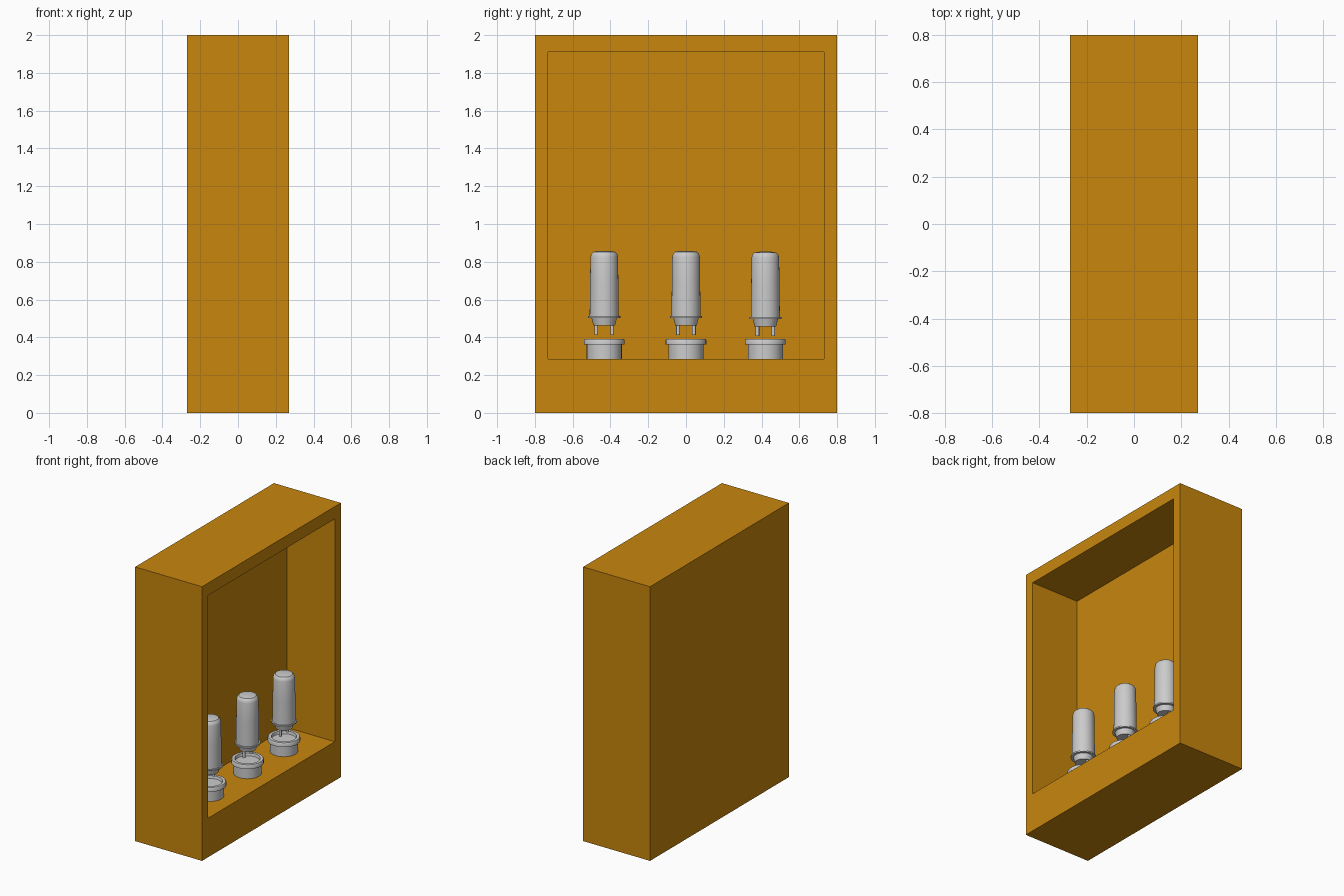
import bpy, bmesh, math
from mathutils import Matrix, Vector

if "Cube" in bpy.data.objects:
    bpy.data.objects.remove(bpy.data.objects["Cube"])

FLOOR, TUBE_X = 0.285, 0.077


def finish(name, bm, loc=(0, 0, 0), smooth=False):
    bmesh.ops.recalc_face_normals(bm, faces=bm.faces)
    mesh = bpy.data.meshes.new(name)
    bm.to_mesh(mesh)
    bm.free()
    ob = bpy.data.objects.new(name, mesh)
    ob.location = loc
    bpy.context.collection.objects.link(ob)
    if smooth:
        bpy.ops.object.select_all(action='DESELECT')
        ob.select_set(True)
        bpy.context.view_layer.objects.active = ob
        bpy.ops.object.shade_smooth_by_angle(angle=math.radians(35))
    return ob


def lathe(name, profile, loc, segments=32):
    """Spin an (r, z) profile that starts and ends on the axis."""
    bm = bmesh.new()
    verts = [bm.verts.new((r, 0, z)) for r, z in profile]
    edges = [bm.edges.new(p) for p in zip(verts, verts[1:])]
    bmesh.ops.spin(bm, geom=verts + edges, cent=(0, 0, 0), axis=(0, 0, 1),
                   angle=math.tau, steps=segments, use_duplicate=False)
    bmesh.ops.remove_doubles(bm, verts=bm.verts, dist=0.0004)
    return finish(name, bm, loc, True)


def cylinder(name, radius, z0, z1, loc, segments=16):
    return lathe(name, [(0, z0), (radius, z0), (radius, z1), (0, z1)], loc, segments)


# Cabinet: solid block with a deep recess in its +x face
bm = bmesh.new()
bmesh.ops.create_cube(bm, size=1, matrix=Matrix.Translation((0, 0, 1)) @ Matrix.Diagonal((0.54, 1.6, 2, 1)))
front = max(bm.faces, key=lambda f: f.calc_center_median().x)
bmesh.ops.inset_individual(bm, faces=[front], thickness=0.05)
for v in front.verts:
    v.co.y = math.copysign(0.73, v.co.y)
    v.co.z = 1.91 if v.co.z > 1 else FLOOR
inner = bmesh.ops.extrude_discrete_faces(bm, faces=[front])['faces'][0]
bmesh.ops.translate(bm, verts=inner.verts, vec=Vector((-0.387, 0, 0)))
cabinet = finish("cabinet", bm)
mat = bpy.data.materials.new("amber_paint")
mat.diffuse_color = (0.58, 0.24, 0.004, 1)
mat.use_nodes = True
mat.node_tree.nodes["Principled BSDF"].inputs["Base Color"].default_value = mat.diffuse_color
cabinet.data.materials.append(mat)

# Profiles (radius, height)
socket_profile = [(0, 0.285), (0.093, 0.285), (0.093, 0.362), (0.108, 0.362), (0.108, 0.386),
                  (0.104, 0.392), (0.084, 0.392), (0.080, 0.372), (0, 0.372)]
base_profile = [(0, 0.462), (0.057, 0.462), (0.067, 0.502), (0.085, 0.502),
                (0.085, 0.512), (0, 0.512)]
tube_profile = [(0, 0.512), (0.077, 0.512), (0.075, 0.68), (0.073, 0.825), (0.069, 0.842),
                (0.058, 0.853), (0.035, 0.857), (0, 0.858)]

# Three plug-in tubes hovering over their sockets
for side, y, drop in (("left", -0.433, 0), ("middle", 0, 0), ("right", 0.42, -0.004)):
    place = (TUBE_X, y, 0)
    raised = (TUBE_X, y, drop)
    lathe(f"{side}_socket", socket_profile, place)
    lathe(f"{side}_tube_base", base_profile, raised)
    lathe(f"{side}_tube", tube_profile, raised)
    for i, s in enumerate((-1, 1)):
        cylinder(f"{side}_pin_{i + 1}", 0.010, 0.412, 0.466, (TUBE_X, y + s * 0.042, drop), 12)
